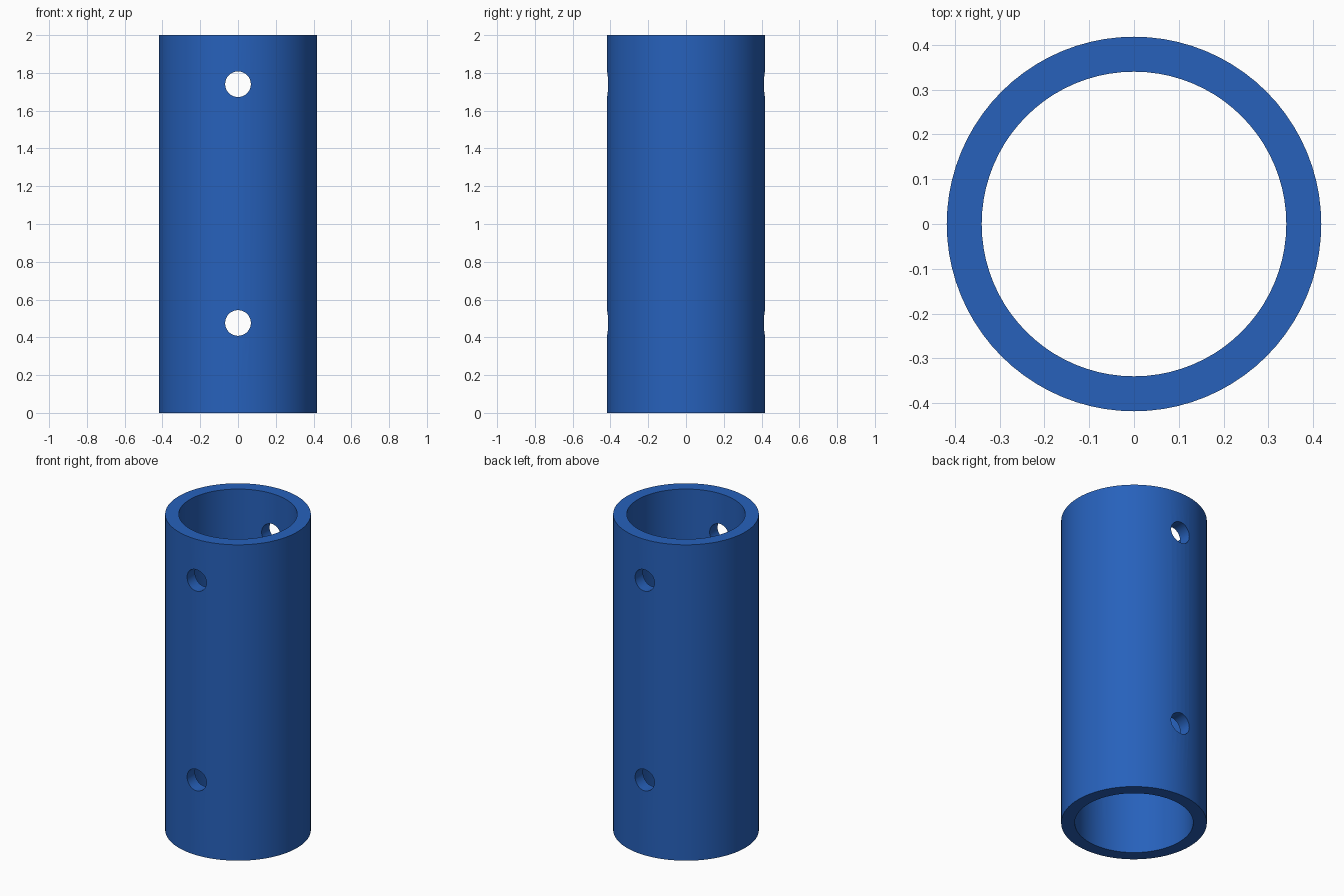
import bpy, math

if "Cube" in bpy.data.objects:
    bpy.data.objects.remove(bpy.data.objects["Cube"])

HEIGHT, R_OUT, R_IN = 2.0, 0.418, 0.34
HOLE_R, HOLE_Z = 0.068, (0.476, 1.74)


def cylinder(name, radius, depth, location, rotation=(0, 0, 0), sides=80):
    bpy.ops.mesh.primitive_cylinder_add(vertices=sides, radius=radius, depth=depth,
                                        location=location, rotation=rotation)
    obj = bpy.context.object
    obj.name = name
    return obj


def cut(target, cutter):
    mod = target.modifiers.new("cut", 'BOOLEAN')
    mod.operation = 'DIFFERENCE'
    mod.solver = 'EXACT'
    mod.object = cutter
    bpy.context.view_layer.objects.active = target
    bpy.ops.object.modifier_apply(modifier=mod.name)
    bpy.data.objects.remove(cutter)


# Tube wall with open bore
tube = cylinder("tube", R_OUT, HEIGHT, (0, 0, HEIGHT / 2))
cut(tube, cylinder("bore_cutter", R_IN, HEIGHT + 0.4, (0, 0, HEIGHT / 2)))

# Pin holes straight through front and back walls
for z in HOLE_Z:
    cut(tube, cylinder("pin_hole_cutter", HOLE_R, 1.2, (0, 0, z),
                       (math.pi / 2, 0, 0), 48))

# Smooth walls, crisp rims
bpy.ops.object.select_all(action='DESELECT')
tube.select_set(True)
bpy.context.view_layer.objects.active = tube
bpy.ops.object.shade_smooth_by_angle(angle=math.radians(30))

# Blue finish
blue = bpy.data.materials.new("blue")
blue.diffuse_color = (0.02, 0.12, 0.5, 1)
blue.use_nodes = True
blue.node_tree.nodes["Principled BSDF"].inputs["Base Color"].default_value = blue.diffuse_color
tube.data.materials.clear()
tube.data.materials.append(blue)
